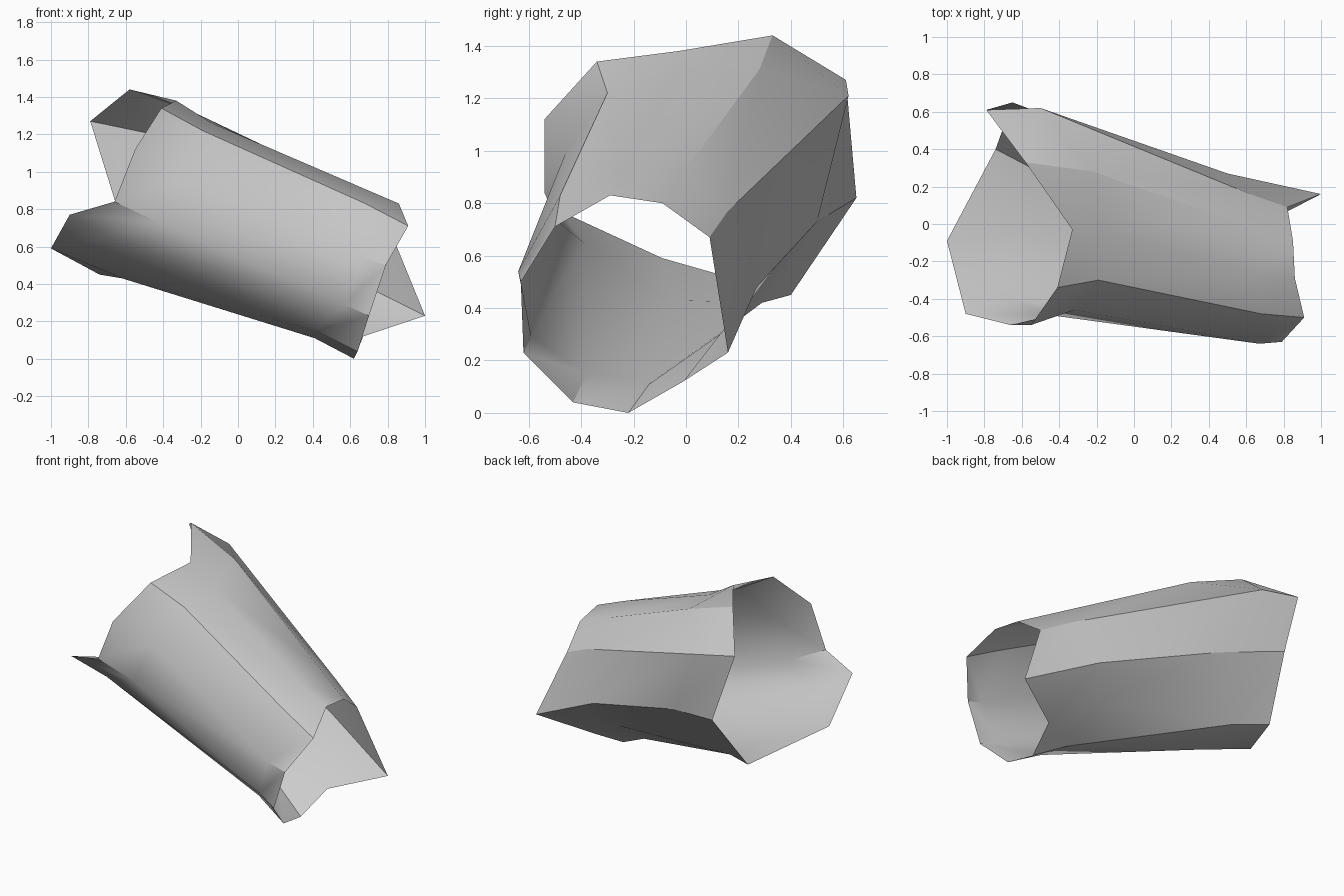
import bpy
import bmesh

# Remove the default cube only
cube = bpy.data.objects.get("Cube")
if cube:
    bpy.data.objects.remove(cube, do_unlink=True)


def make_material(name, color):
    material = bpy.data.materials.new(name)
    material.use_nodes = True
    material.diffuse_color = color
    shader = material.node_tree.nodes["Principled BSDF"]
    shader.inputs["Base Color"].default_value = color
    shader.inputs["Roughness"].default_value = 0.8
    return material


def loft_tube(name, sections, material):
    """Skin an open tube through matching closed cross-sections."""
    bm = bmesh.new()
    rings = [[bm.verts.new(point) for point in section] for section in sections]
    last_band = len(rings) - 2
    for band, (near, far) in enumerate(zip(rings, rings[1:])):
        for i in range(len(near)):
            j = (i + 1) % len(near)
            if 0 < band < last_band:
                # The long body panels twist, so split them along one diagonal
                bm.faces.new((near[i], far[i], far[j]))
                bm.faces.new((near[i], far[j], near[j]))
            else:
                bm.faces.new((near[i], far[i], far[j], near[j]))

    mesh = bpy.data.meshes.new(name)
    bm.to_mesh(mesh)
    bm.free()
    mesh.materials.append(material)
    tube = bpy.data.objects.new(name, mesh)
    bpy.context.collection.objects.link(tube)

    # Soft body shading, with the stronger folds kept crisp
    bpy.ops.object.select_all(action='DESELECT')
    tube.select_set(True)
    bpy.context.view_layer.objects.active = tube
    bpy.ops.object.shade_smooth_by_angle()
    return tube


# Cross-sections run from the front top edge, over the top, down the back
# and underneath. Both rims are jagged and open.
high_rim = [
    (-.41, -.34, 1.34), (-.33, -.03, 1.38), (-.58, .33, 1.44),
    (-.79, .61, 1.27), (-.65, .65, .82), (-.74, .4, .45),
    (-1, -.09, .59), (-.9, -.48, .77), (-.66, -.54, .84),
    (-.55, -.54, 1.12),
]
high_neck = [
    (-.19, -.3, 1.22), (-.14, -.04, 1.26), (-.22, .28, 1.31),
    (-.5, .62, 1.21), (-.25, .5, .73), (-.53, .29, .42),
    (-.62, -.05, .43), (-.7, -.39, .65), (-.43, -.49, .73),
    (-.32, -.46, .99),
]
low_neck = [
    (.68, -.48, .83), (.65, -.27, .92), (.58, 0, .93),
    (.62, .16, .77), (.5, .27, .48), (.4, .13, .3),
    (.41, -.14, .11), (.42, -.38, .15), (.57, -.59, .29),
    (.67, -.64, .54),
]
low_rim = [
    (.91, -.5, .71), (.86, -.29, .83), (.85, -.09, .8),
    (.82, .09, .67), (1, .16, .23), (.67, -.01, .12),
    (.62, -.22, 0), (.64, -.43, .04), (.7, -.62, .23),
    (.79, -.63, .5),
]

# Hollow shell
grey = make_material("plain grey", (.6, .6, .6, 1))
loft_tube("hollow_tube", [high_rim, high_neck, low_neck, low_rim], grey)
